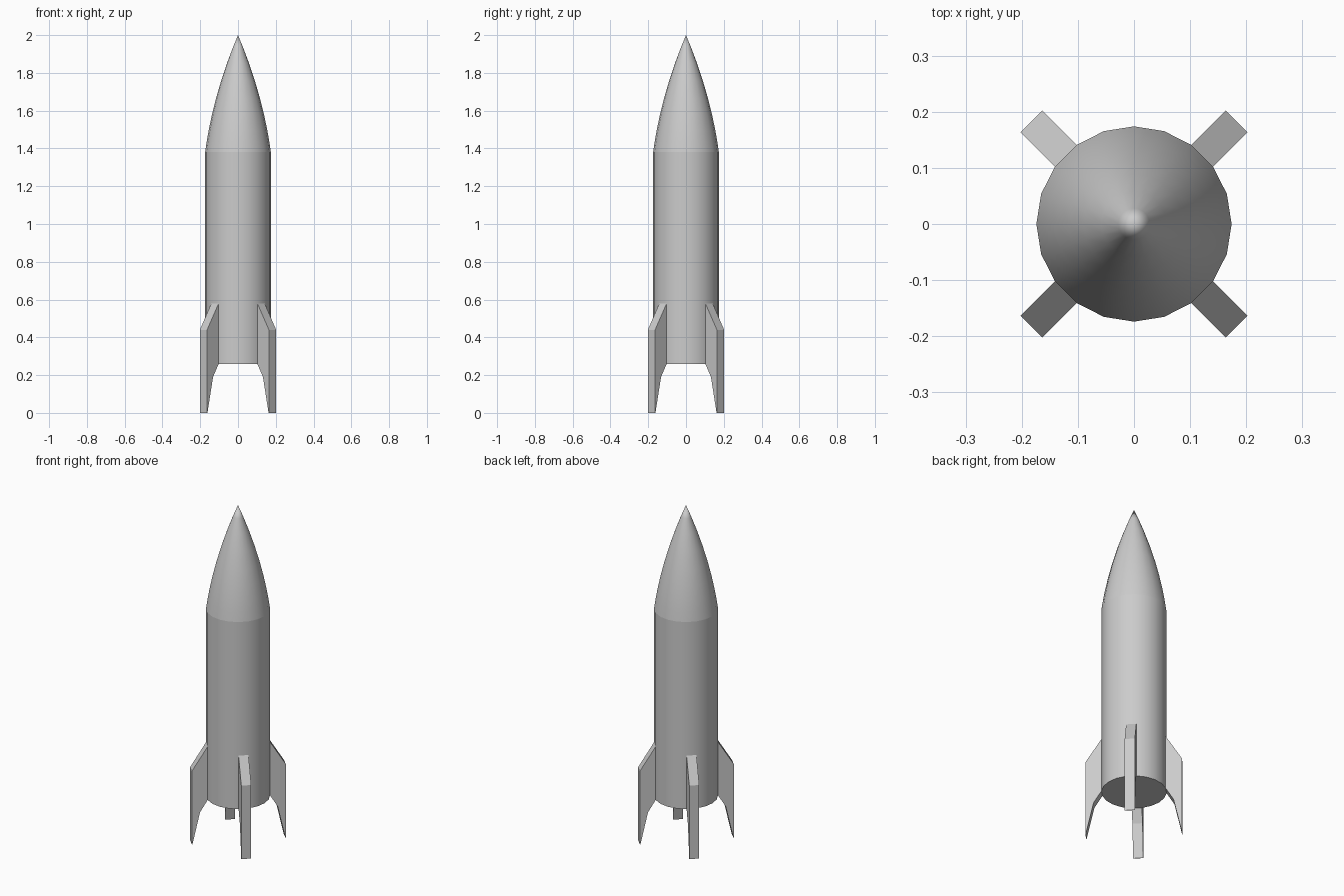
import bpy, bmesh, math
from mathutils import Matrix

if "Cube" in bpy.data.objects:
    bpy.data.objects.remove(bpy.data.objects["Cube"])

SIDES = 20
R = 0.174
BASE_Z, SHOULDER_Z, TIP_Z = 0.26, 1.38, 2.0


def finish(name, bm, smooth=True):
    bmesh.ops.recalc_face_normals(bm, faces=bm.faces)
    mesh = bpy.data.meshes.new(name)
    bm.to_mesh(mesh)
    bm.free()
    obj = bpy.data.objects.new(name, mesh)
    bpy.context.collection.objects.link(obj)
    if smooth:
        bpy.ops.object.select_all(action='DESELECT')
        obj.select_set(True)
        bpy.context.view_layer.objects.active = obj
        bpy.ops.object.shade_smooth_by_angle(angle=math.radians(30))
    return obj


def lathe(name, profile, cap_bottom=False):
    bm = bmesh.new()
    rings = []
    for r, z in profile:
        if r == 0:
            rings.append([bm.verts.new((0, 0, z))] * SIDES)
        else:
            rings.append([bm.verts.new((r * math.cos(a), r * math.sin(a), z))
                          for a in (math.tau * i / SIDES for i in range(SIDES))])
    for low, high in zip(rings, rings[1:]):
        for i in range(SIDES):
            j = (i + 1) % SIDES
            corners = [low[i], low[j], high[j], high[i]]
            bm.faces.new(list(dict.fromkeys(corners)))
    if cap_bottom:
        bm.faces.new(rings[0][::-1])
    return finish(name, bm)


# Straight body tube with a closed underside
lathe("body", [(R, BASE_Z), (R, SHOULDER_Z)], cap_bottom=True)

# Gently bulging pointed nose
nose = []
for t in (0, 0.09, 0.19, 0.32, 0.46, 0.61, 0.76, 0.89, 1):
    r = R * (1 - t) * (1 + 0.52 * t)
    nose.append((r, SHOULDER_Z + t * (TIP_Z - SHOULDER_Z)))
lathe("nose_cone", nose)

# Four swept fins, each as wide as the body facet it grows from
half = R * math.sin(math.pi / SIDES)
inner = R * math.cos(math.pi / SIDES)
fin_profile = [(inner, BASE_Z), (0.214, 0.19), (0.256, 0.0),
               (0.2585, 0.0), (0.2585, 0.44), (inner, 0.58)]
for k, name in enumerate(("fin_back_right", "fin_back_left",
                          "fin_front_left", "fin_front_right")):
    bm = bmesh.new()
    a = [bm.verts.new((x, -half, z)) for x, z in fin_profile]
    b = [bm.verts.new((x, half, z)) for x, z in fin_profile]
    bm.faces.new(a)
    bm.faces.new(b[::-1])
    # The root side stays open against the body
    for i in range(len(a) - 1):
        bm.faces.new((a[i], b[i], b[i + 1], a[i + 1]))
    turn = Matrix.Rotation(math.radians(45 + 90 * k), 4, 'Z')
    bmesh.ops.transform(bm, matrix=turn, verts=bm.verts)
    finish(name, bm, smooth=False)
